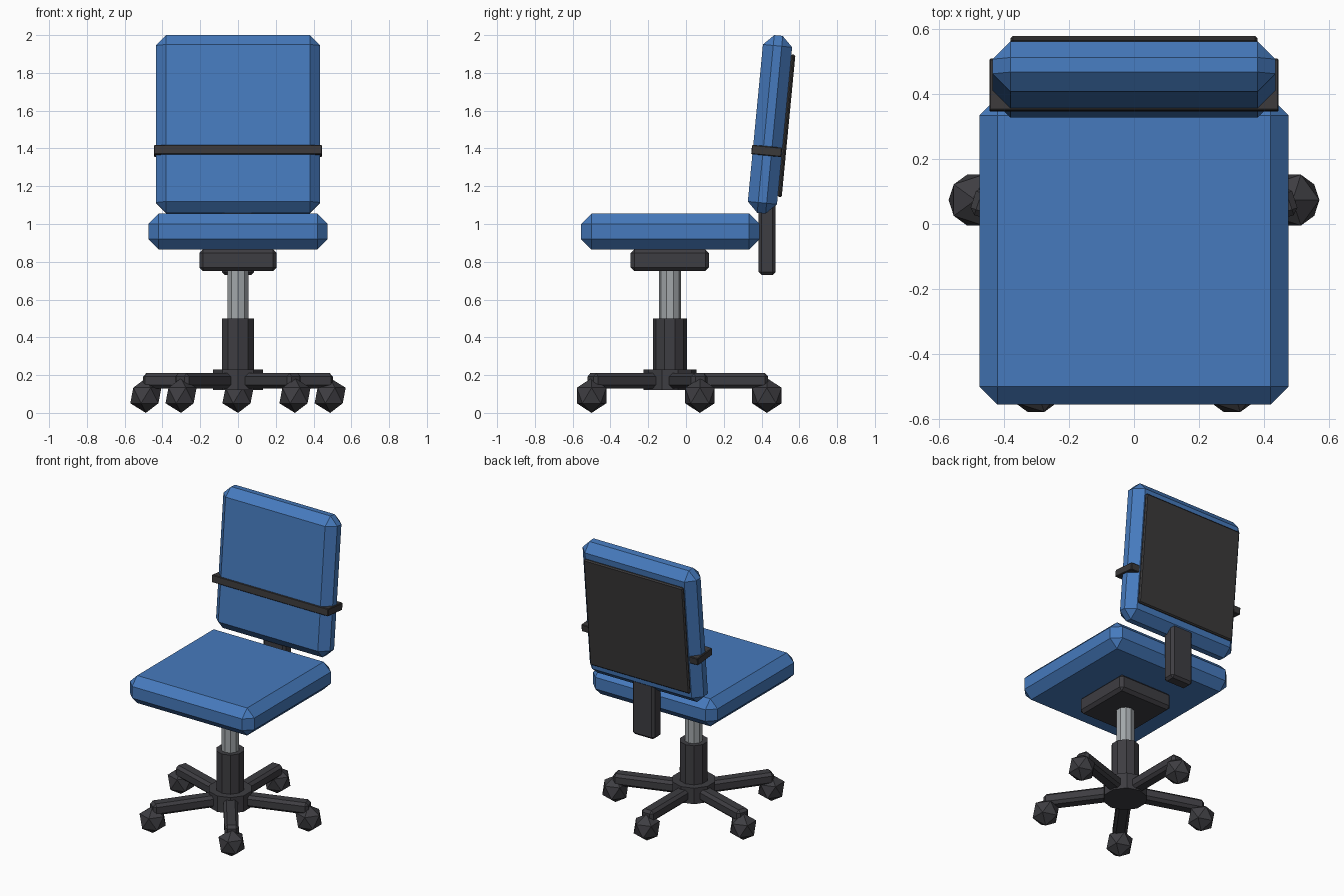
import bpy, bmesh, math
from mathutils import Matrix, Vector

cube = bpy.data.objects.get("Cube")
if cube:
    bpy.data.objects.remove(cube, do_unlink=True)


def material(name, rgb):
    m = bpy.data.materials.new(name)
    m.use_nodes = True
    m.diffuse_color = (*rgb, 1)
    m.node_tree.nodes["Principled BSDF"].inputs["Base Color"].default_value = (*rgb, 1)
    return m


blue = material("blue fabric", (0.061, 0.195, 0.51))
plastic = material("black plastic", (0.043, 0.041, 0.042))
dark = material("dark metal", (0.048, 0.047, 0.054))
steel = material("bright steel", (0.36, 0.385, 0.40))

BASE_Y = -0.085   # column axis
TILT = -0.096     # backrest lean


def finish(name, bm, mat):
    mesh = bpy.data.meshes.new(name)
    bm.to_mesh(mesh)
    bm.free()
    mesh.materials.append(mat)
    obj = bpy.data.objects.new(name, mesh)
    bpy.context.collection.objects.link(obj)
    return obj


def box(name, centre, size, bevel, mat, rot=Matrix()):
    bm = bmesh.new()
    bmesh.ops.create_cube(bm, size=1)
    bmesh.ops.scale(bm, vec=size, verts=bm.verts)
    bmesh.ops.bevel(bm, geom=bm.edges[:], offset=bevel, segments=1,
                    affect='EDGES', profile=0.5)
    bm.transform(Matrix.Translation(centre) @ rot)
    return finish(name, bm, mat)


def tube(name, radius, z0, z1, mat):
    bm = bmesh.new()
    bmesh.ops.create_cone(bm, cap_ends=True, segments=10, radius1=radius,
                          radius2=radius, depth=z1 - z0)
    bm.transform(Matrix.Translation((0, BASE_Y, (z0 + z1) / 2)))
    return finish(name, bm, mat)


# Seat and its mounting plate
box("seat", (0, -0.083, 0.96), (0.95, 0.945, 0.19), 0.055, blue)
box("seat_plate", (0, BASE_Y, 0.808), (0.41, 0.415, 0.115), 0.02, dark)

# Leaning backrest, rear panel and strap
lean = Matrix.Rotation(TILT, 4, 'X')
box("backrest", (0, 0.4445, 1.5275), (0.87, 0.945, 0.155)[::2] and (0.87, 0.155, 0.945), 0.055, blue, lean)
box("back_panel", (0, 0.532, 1.52), (0.76, 0.022, 0.76), 0.008, plastic, lean)
box("back_strap", (0, 0.427, 1.387), (0.89, 0.16, 0.05), 0.004, plastic, lean)
box("back_post", (0, 0.43, 0.94), (0.17, 0.09, 0.42), 0.016, dark)

# Central column
tube("gas_lift", 0.058, 0.45, 0.78, steel)
tube("column_sleeve", 0.09, 0.14, 0.5, dark)
tube("base_hub", 0.14, 0.12, 0.23, dark)

# Five legs with faceted casters
LEG, REACH = 0.52, 0.513
for i in range(5):
    angle = math.radians(90 + 72 * i)
    out = Vector((math.cos(angle), math.sin(angle), 0))
    hub = Vector((0, BASE_Y, 0))
    box(f"leg_{i + 1}", hub + out * LEG / 2 + Vector((0, 0, 0.17)),
        (LEG, 0.09, 0.08), 0.018, dark, Matrix.Rotation(angle, 4, 'Z'))
    bm = bmesh.new()
    bmesh.ops.create_icosphere(bm, subdivisions=1, radius=0.092)
    bm.transform(Matrix.Translation(hub + out * REACH + Vector((0, 0, 0.092))))
    finish(f"caster_{i + 1}", bm, dark)
